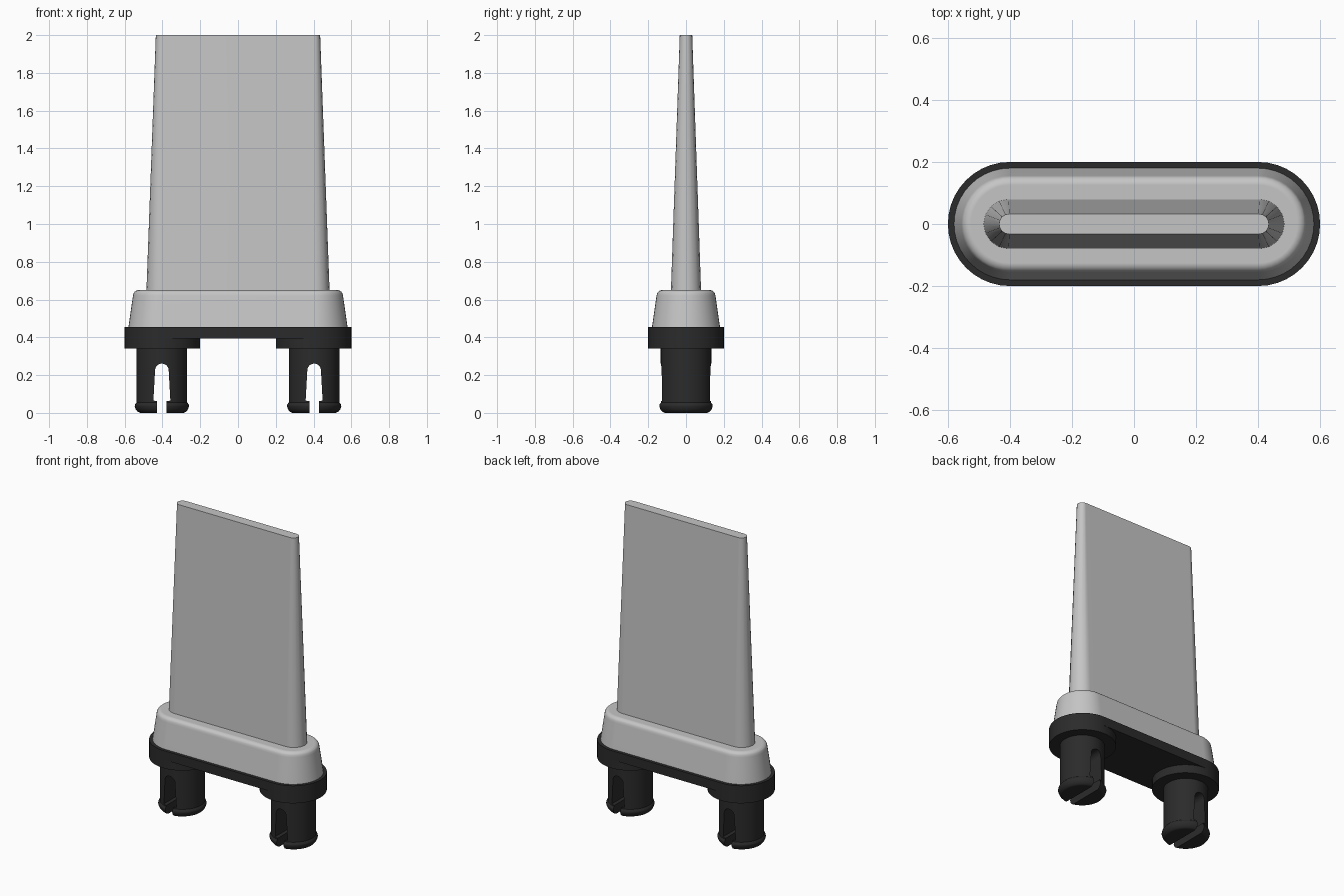
import bpy, bmesh, math

if "Cube" in bpy.data.objects:
    bpy.data.objects.remove(bpy.data.objects["Cube"])


def material(name, v):
    m = bpy.data.materials.new(name)
    m.diffuse_color = (v, v, v, 1)
    m.use_nodes = True
    m.node_tree.nodes["Principled BSDF"].inputs["Base Color"].default_value = m.diffuse_color
    return m


GREY = material("light grey", 0.56)
BLACK = material("black", 0.024)


def outline(cx, r, seg):
    """Stadium outline; cx = 0 gives a circle."""
    pts = []
    for side in (1, -1):
        start = -math.pi / 2 if side == 1 else math.pi / 2
        first = 0 if cx else 1
        for i in range(first, seg + 1):
            a = start + math.pi * i / seg
            pts.append((side * cx + r * math.cos(a), r * math.sin(a)))
    return pts


def loft(name, rings, seg, mat, x=0):
    """Stack outlines given as (half centre distance, radius, z)."""
    bm = bmesh.new()
    loops = [[bm.verts.new((px + x, py, z)) for px, py in outline(cx, r, seg)]
             for cx, r, z in rings]
    n = len(loops[0])
    for a, b in zip(loops, loops[1:]):
        for i in range(n):
            j = (i + 1) % n
            bm.faces.new((a[i], a[j], b[j], b[i]))
    bm.faces.new(loops[0][::-1])
    bm.faces.new(loops[-1])
    return finish(name, bm, mat)


def finish(name, bm, mat):
    bmesh.ops.recalc_face_normals(bm, faces=bm.faces)
    me = bpy.data.meshes.new(name)
    bm.to_mesh(me)
    bm.free()
    me.materials.append(mat)
    ob = bpy.data.objects.new(name, me)
    bpy.context.collection.objects.link(ob)
    return ob


def smooth(ob):
    bpy.ops.object.select_all(action='DESELECT')
    ob.select_set(True)
    bpy.context.view_layer.objects.active = ob
    bpy.ops.object.shade_smooth_by_angle(angle=math.radians(32))
    w = ob.modifiers.new("weighted", 'WEIGHTED_NORMAL')
    w.keep_sharp = True


# Tapered blade
smooth(loft("blade", [(0.405, 0.08, 0.64), (0.402, 0.033, 2.0)], 8, GREY))

# Sloped base with rounded upper edge
rings = [(0.4, 0.18, 0.455), (0.4, 0.156, 0.62)]
for k in range(1, 6):
    a = math.radians(10 + 16 * k)
    rings.append((0.4, 0.126 + 0.03 * math.cos(a), 0.62 + 0.03 * math.sin(a)))
smooth(loft("base", rings, 20, GREY))

# Dark plate
smooth(loft("plate", [(0.4, 0.2, 0.395), (0.4, 0.2, 0.455)], 20, BLACK))

# Round pads and split pegs, one pair per end
for side, label in ((-1, "left"), (1, "right")):
    x = side * 0.403
    smooth(loft(label + "_pad", [(0, 0.2, 0.34), (0, 0.2, 0.40)], 20, BLACK, side * 0.4))
    peg = loft(label + "_peg", [(0, 0.115, 0), (0, 0.128, 0.006), (0, 0.138, 0.018),
                                (0, 0.144, 0.035), (0, 0.142, 0.045), (0, 0.134, 0.055),
                                (0, 0.134, 0.345)], 20, BLACK, x)

    # Slot cutter: narrow at the lip, wider above, arched top
    half = [(0.025, -0.05), (0.025, 0.062), (0.045, 0.065), (0.036, 0.225)]
    half += [(0.036 * math.cos(t), 0.225 + 0.036 * math.sin(t))
             for t in (math.pi * i / 12 for i in range(1, 6))]
    prof = half + [(0, 0.261)] + [(-px, pz) for px, pz in reversed(half)]
    bm = bmesh.new()
    f = bm.faces.new([bm.verts.new((x + px, -0.3, pz)) for px, pz in prof])
    ext = bmesh.ops.extrude_face_region(bm, geom=[f])
    bmesh.ops.translate(bm, vec=(0, 0.6, 0),
                        verts=[v for v in ext["geom"] if isinstance(v, bmesh.types.BMVert)])
    cutter = finish(label + "_slot_cutter", bm, BLACK)
    cut = peg.modifiers.new("slot", 'BOOLEAN')
    cut.operation = 'DIFFERENCE'
    cut.solver = 'EXACT'
    cut.object = cutter
    bpy.ops.object.select_all(action='DESELECT')
    peg.select_set(True)
    bpy.context.view_layer.objects.active = peg
    bpy.ops.object.modifier_apply(modifier="slot")
    bpy.data.objects.remove(cutter, do_unlink=True)
    smooth(peg)
